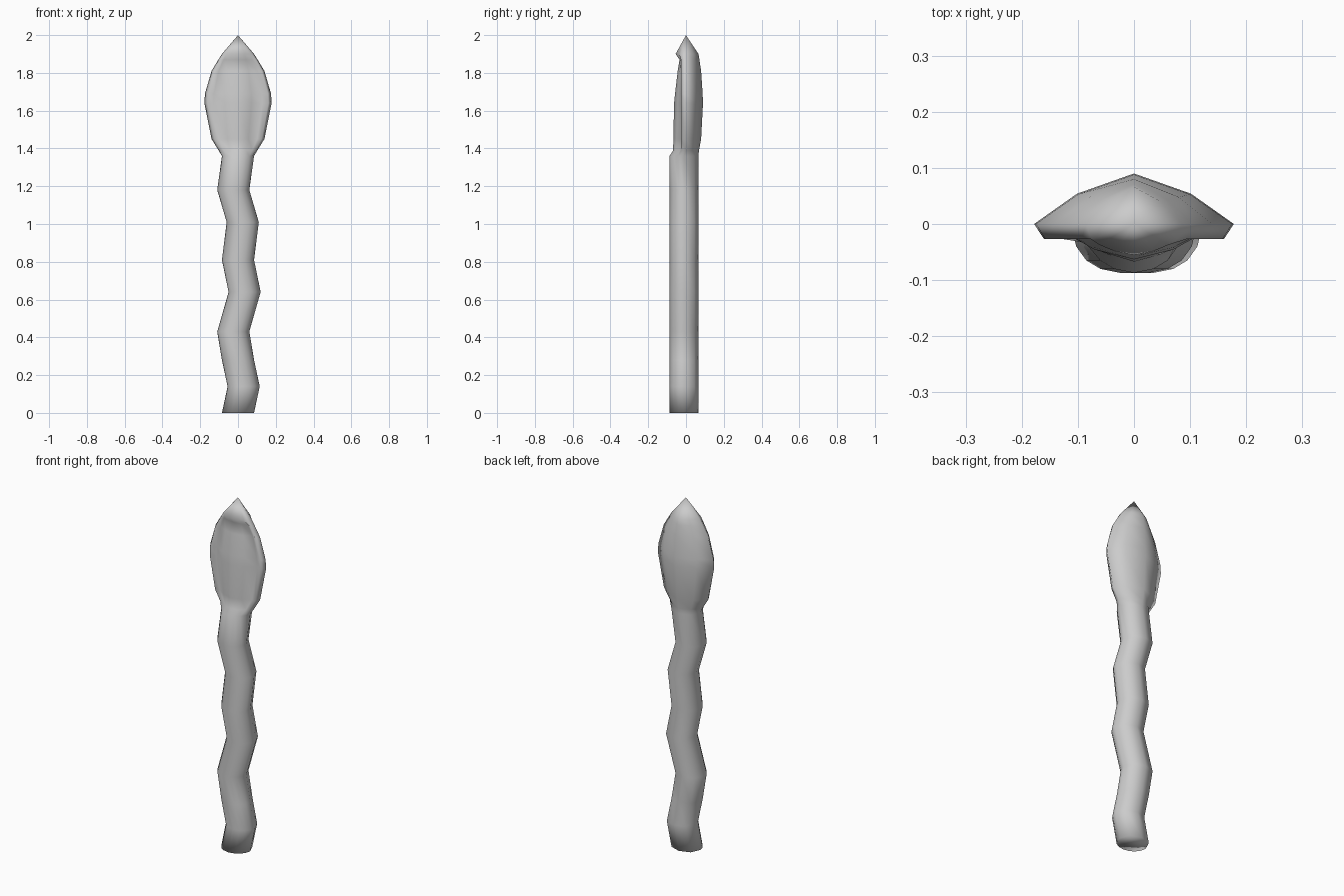
import bpy
import bmesh

cube = bpy.data.objects.get("Cube")
if cube:
    bpy.data.objects.remove(cube)

mat = bpy.data.materials.new("plain grey")
mat.use_nodes = True
GREY = (0.6, 0.6, 0.6, 1)
mat.diffuse_color = GREY
mat.node_tree.nodes["Principled BSDF"].inputs["Base Color"].default_value = GREY

# Half section of the handle, back to front
HANDLE = [(0, .065), (.06, .045), (.085, -.01), (.078, -.04),
          (.06, -.065), (.035, -.08), (0, -.087)]
# Handle bends: height, sideways shift
BENDS = [(0, 0), (.14, .03), (.28, 0), (.43, -.025), (.64, .035),
         (.81, 0), (1.01, .025), (1.18, -.025), (1.36, 0)]
# Bowl stations: height, half width, back depth, floor front, groove depth
BOWL = [(1.39, .103, .069, -.068, -.035), (1.45, .14, .08, -.067, -.018),
        (1.64, .178, .09, -.063, -.012), (1.69, .175, .088, -.058, -.012),
        (1.81, .14, .08, -.044, -.012), (1.87, .104, .071, -.034, -.018),
        (1.90, .085, .066, -.055, -.037)]


def bowl_section(w, back, front, groove):
    """Half section: rounded back, raised rim, shallow groove, domed floor."""
    return [(0, back), (.57 * w, back * .6), (w, 0), (.9 * w, -.027),
            (.73 * w, groove), (.4 * w, groove * .35 + front * .65), (0, front)]


def ring(bm, half, z, shift=0):
    mirrored = [(-x, y) for x, y in half[-2:0:-1]]
    return [bm.verts.new((x + shift, y, z)) for x, y in half + mirrored]


# Handle and bowl lofted as one skin
bm = bmesh.new()
rings = [ring(bm, HANDLE, z, shift) for z, shift in BENDS]
rings += [ring(bm, bowl_section(*dims), z) for z, *dims in BOWL]
for low, high in zip(rings, rings[1:]):
    for i in range(len(low)):
        j = (i + 1) % len(low)
        bm.faces.new((low[i], low[j], high[j], high[i]))

# Pointed tip and flat base
tip = bm.verts.new((0, 0, 2))
top = rings[-1]
for i, v in enumerate(top):
    bm.faces.new((v, top[(i + 1) % len(top)], tip))
bm.faces.new(rings[0])
bmesh.ops.recalc_face_normals(bm, faces=bm.faces)
for f in bm.faces:
    f.smooth = True

mesh = bpy.data.meshes.new("wavy_spoon")
bm.to_mesh(mesh)
bm.free()
mesh.materials.append(mat)
spoon = bpy.data.objects.new("wavy_spoon", mesh)
bpy.context.collection.objects.link(spoon)
